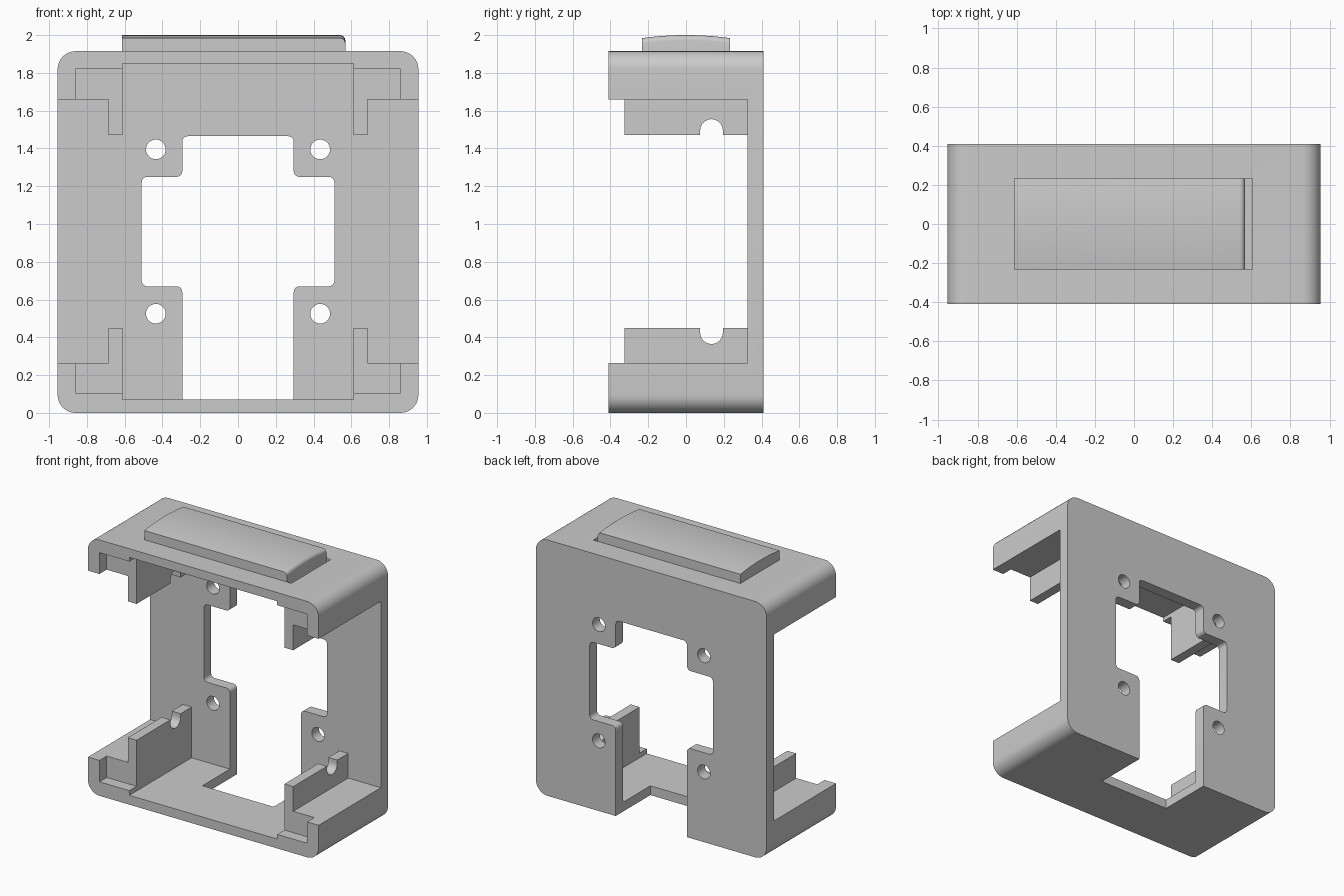
import bpy, bmesh
from math import cos, sin, pi, radians, sqrt
from mathutils import Vector

if "Cube" in bpy.data.objects:
    bpy.data.objects.remove(bpy.data.objects["Cube"])


def rounded(corners, seg=6):
    """corners: (u, v, radius) with right-angle turns -> outline points"""
    out, n = [], len(corners)
    for i, (u, v, r) in enumerate(corners):
        p = Vector((u, v))
        if r == 0:
            out.append(p)
            continue
        a = (Vector(corners[i - 1][:2]) - p).normalized()
        b = (Vector(corners[(i + 1) % n][:2]) - p).normalized()
        c = p + r * (a + b)
        for k in range(seg + 1):
            t = k * pi / 2 / seg
            out.append(c - r * (b * cos(t) + a * sin(t)))
    return out


def mirrored(half):
    """Close a right-hand half outline with its mirror image"""
    return half + [(-p[0],) + tuple(p[1:]) for p in reversed(half)]


def loft(name, sections):
    """Skin a closed solid through equal-length 3D sections"""
    bm = bmesh.new()
    rings = [[bm.verts.new(p) for p in s] for s in sections]
    n = len(rings[0])
    for r0, r1 in zip(rings, rings[1:]):
        for i in range(n):
            j = (i + 1) % n
            bm.faces.new((r0[i], r0[j], r1[j], r1[i]))
    bm.faces.new(rings[0])
    bm.faces.new(rings[-1])
    bmesh.ops.recalc_face_normals(bm, faces=bm.faces)
    me = bpy.data.meshes.new(name)
    bm.to_mesh(me)
    bm.free()
    ob = bpy.data.objects.new(name, me)
    bpy.context.collection.objects.link(ob)
    return ob


def prism_y(name, outline, y0, y1):
    return loft(name, [[(u, y, v) for u, v in outline] for y in (y0, y1)])


def prism_x(name, outline, x0, x1):
    return loft(name, [[(x, u, v) for u, v in outline] for x in (x0, x1)])


def rect(u0, u1, v0, v1):
    return [(u0, v0), (u1, v0), (u1, v1), (u0, v1)]


def activate(ob):
    bpy.ops.object.select_all(action='DESELECT')
    ob.select_set(True)
    bpy.context.view_layer.objects.active = ob


def cut(body, cutter):
    cutter.hide_render = True
    activate(body)
    m = body.modifiers.new("cut", 'BOOLEAN')
    m.operation, m.solver, m.object = 'DIFFERENCE', 'EXACT', cutter
    bpy.ops.object.modifier_apply(modifier=m.name)
    bpy.data.objects.remove(cutter)


def smooth(ob):
    activate(ob)
    bpy.ops.object.shade_smooth_by_angle(angle=radians(30))


W, D, H = 0.955, 0.41, 1.915
BACK = 0.325

# Outer case block with rounded long edges
case = prism_y("case", rounded([(-W, 0, .095), (W, 0, .095), (W, H, .095), (-W, H, .095)], 8), -D, D)

# Main cavity, leaving the ribs and the corner blocks
half = [(.612, .07), (.612, .45), (.685, .45), (.685, .265), (1.1, .265),
        (1.1, 1.66), (.685, 1.66), (.685, 1.47), (.612, 1.47), (.612, 1.85)]
cut(case, prism_y("cavity", mirrored(half), -.6, BACK))

# Step around the front opening
cut(case, prism_y("front_step", rect(-.86, .86, .105, 1.82), -.6, -BACK))

# Back window, also notching the floor
r = .03
half = [(.295, -.1, 0), (.295, .67, r), (.51, .67, r), (.51, 1.25, r), (.295, 1.25, r), (.295, 1.465, r)]
cut(case, prism_y("window", rounded(mirrored(half)), 0, .6))

# Screw holes in the back plate
for x in (-.435, .435):
    for z in (.525, 1.395):
        ring = [(x + .052 * cos(k * pi / 16), z + .052 * sin(k * pi / 16)) for k in range(32)]
        cut(case, prism_y("hole", ring, .25, .6))

# Round-ended slots through the ribs
slot = rounded([(.075, .365, .06), (.195, .365, .06), (.195, 1.555, .06), (.075, 1.555, .06)], 8)
slot = [p for i, p in enumerate(slot) if (p - slot[i - 1]).length > 1e-5]
cut(case, prism_x("rib_slots", slot, -.8, .8))

# Small gap at the end of the top button
cut(case, prism_x("button_gap", rect(-.233, .233, 1.875, 2.1), .5, .605))
smooth(case)

# Top button: arched across, rounded over at one end
hw, sag = .233, .016
R = (hw * hw + sag * sag) / (2 * sag)


def button_section(x, drop):
    ys = [hw - 2 * hw * k / 12 for k in range(13)]
    arch = [(x, y, 2 - R + sqrt(R * R - y * y) - drop) for y in ys]
    return [(x, -hw, 1.875), (x, hw, 1.875)] + arch


e = .028
sections = [button_section(-.613, 0)]
for k in range(7):
    t = k * pi / 12
    sections.append(button_section(.568 - e + e * sin(t), e * (1 - cos(t))))
smooth(loft("top_button", sections))
